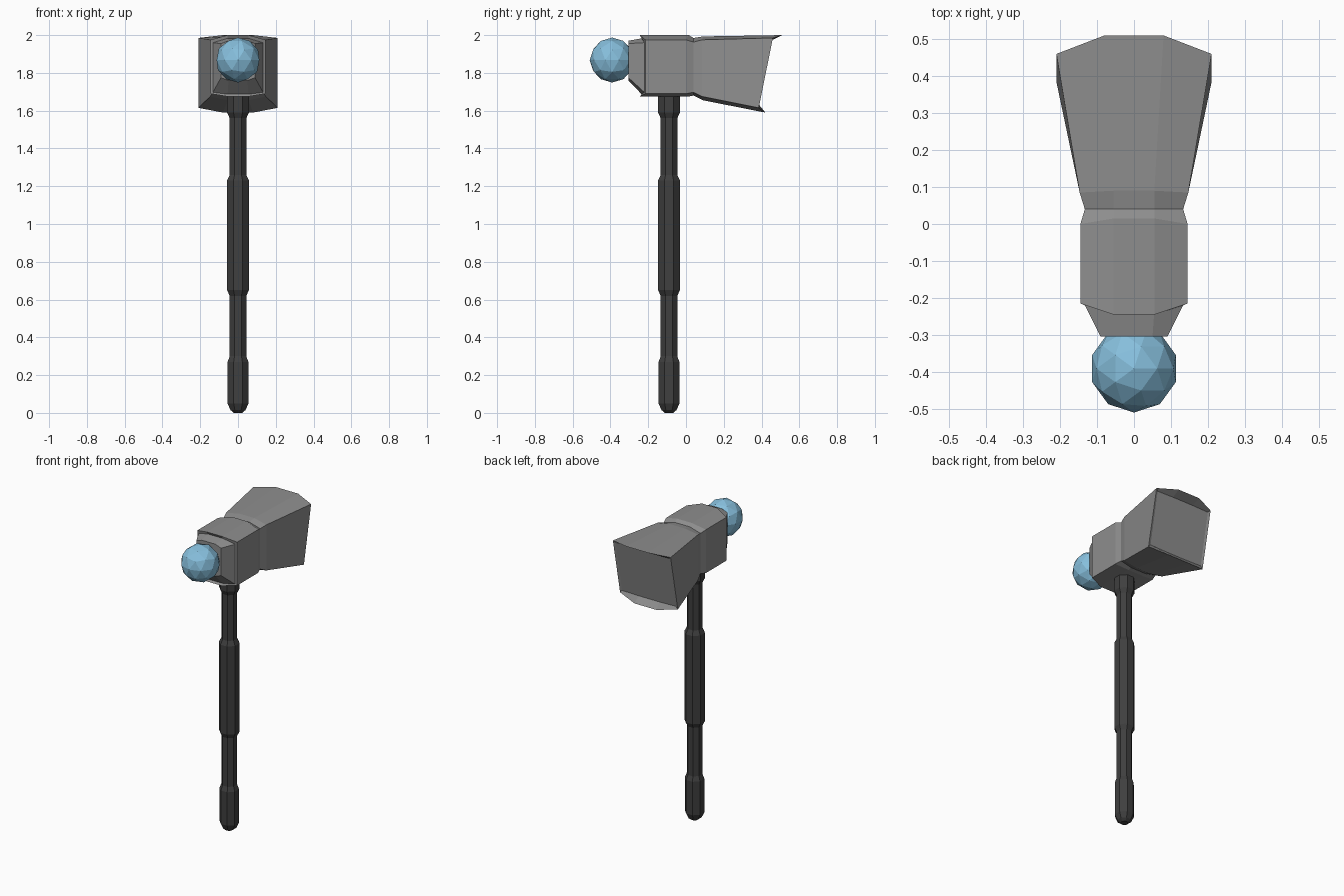
import bpy, bmesh, math

if "Cube" in bpy.data.objects:
    bpy.data.objects.remove(bpy.data.objects["Cube"])

def material(name, rgb):
    m = bpy.data.materials.new(name)
    m.diffuse_color = (*rgb, 1)
    m.use_nodes = True
    m.node_tree.nodes["Principled BSDF"].inputs["Base Color"].default_value = m.diffuse_color
    return m

steel = material("grey steel", (0.27, 0.27, 0.27))
grip = material("dark grip", (0.05, 0.05, 0.05))
blue = material("light blue", (0.24, 0.52, 0.72))

def finish(bm, name, mat):
    bmesh.ops.recalc_face_normals(bm, faces=bm.faces)
    me = bpy.data.meshes.new(name)
    bm.to_mesh(me)
    bm.free()
    me.materials.append(mat)
    ob = bpy.data.objects.new(name, me)
    bpy.context.collection.objects.link(ob)
    return ob

def loft(rings, name, mat):
    """Skin a list of equal-length point rings and cap both ends."""
    bm = bmesh.new()
    vs = [[bm.verts.new(p) for p in r] for r in rings]
    n = len(vs[0])
    for a, b in zip(vs, vs[1:]):
        for i in range(n):
            j = (i + 1) % n
            bm.faces.new((a[i], a[j], b[j], b[i]))
    bm.faces.new(vs[0])
    bm.faces.new(vs[-1])
    return finish(bm, name, mat)

# Handle: eight-sided turned shaft (z, radius across flats)
profile = [(0, .022), (.015, .04), (.05, .055), (.27, .055), (.30, .044), (.62, .044),
           (.65, .058), (1.23, .058), (1.26, .044), (1.56, .044), (1.59, .058), (1.70, .058)]
rings = []
for z, r in profile:
    R = r / math.cos(math.pi / 8)
    rings.append([(R * math.cos((k + .5) * math.pi / 4),
                   -.09 + R * math.sin((k + .5) * math.pi / 4), z) for k in range(8)])
loft(rings, "handle", grip)

# Head: each section is side corners plus raised top and bottom ridges
def section(top_side, top_mid, bot_side, bot_mid):
    right = [bot_mid, bot_side, top_side, top_mid]          # each (x, y, z)
    return right + [(-x, y, z) for x, y, z in reversed(right)]

head = [
    section((.09, -.305, 1.955), (.05, -.305, 1.97), (.09, -.305, 1.775), (.05, -.305, 1.76)),
    section((.133, -.22, 1.96), (.055, -.235, 1.983), (.133, -.22, 1.697), (.055, -.235, 1.687)),
    section((.145, -.215, 1.975), (.055, -.245, 2.0), (.145, -.215, 1.69), (.055, -.245, 1.675)),
    section((.145, 0, 1.975), (.055, .015, 2.0), (.145, 0, 1.69), (.055, .015, 1.675)),
    section((.133, .04, 1.963), (.055, .04, 1.985), (.133, .04, 1.697), (.055, .04, 1.68)),
    section((.147, .085, 1.975), (.055, .09, 1.993), (.147, .085, 1.675), (.055, .09, 1.655)),
    section((.21, .46, 1.985), (.08, .51, 2.0), (.21, .385, 1.615), (.08, .42, 1.59)),
    # striking face set back between the overhanging lips
    section((.195, .452, 1.972), (.075, .452, 1.975), (.195, .386, 1.632), (.075, .386, 1.629)),
]
loft(head, "hammer_head", steel)

# Faceted ball on the front of the head
bm = bmesh.new()
bmesh.ops.create_icosphere(bm, subdivisions=2, radius=.119)
bmesh.ops.translate(bm, verts=bm.verts, vec=(0, -.391, 1.868))
finish(bm, "ball", blue)
